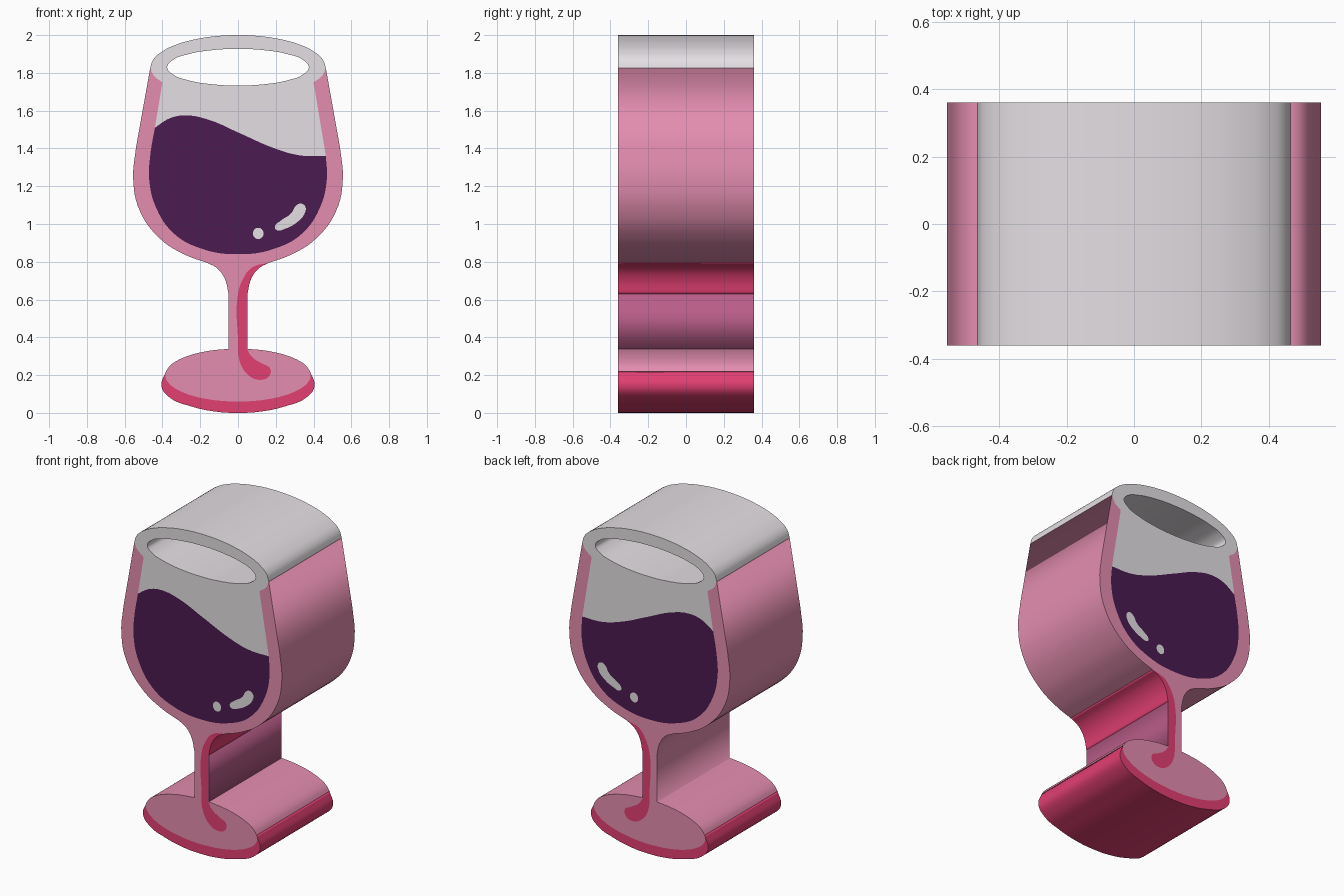
import bpy
from math import sin, cos, radians, pi

if "Cube" in bpy.data.objects:
    bpy.data.objects.remove(bpy.data.objects["Cube"])

DEPTH = 0.36  # half thickness of the extruded emblem


def colour(name, rgb):
    m = bpy.data.materials.new(name)
    m.diffuse_color = (*rgb, 1)
    m.use_nodes = True
    m.node_tree.nodes["Principled BSDF"].inputs["Base Color"].default_value = m.diffuse_color
    return m


PINK = colour("pink", (0.78, 0.27, 0.43))
RED = colour("red", (0.76, 0.05, 0.17))
MAUVE = colour("mauve", (0.49, 0.11, 0.25))
WINE = colour("wine_purple", (0.07, 0.011, 0.082))
GLASS = colour("pale_glass", (0.78, 0.74, 0.77))


def ellipse(cx, cz, rx, rz, a0, a1, n=12):
    angles = [radians(a0 + (a1 - a0) * i / n) for i in range(n + 1)]
    return [(cx + rx * cos(a), cz + rz * sin(a)) for a in angles]


def mirror(arc):
    return [(-x, z) for x, z in reversed(arc)]


def joined(*arcs):
    """Chain arcs into a loop; the first point of every arc is a corner."""
    return [(p, i == 0) for arc in arcs for i, p in enumerate(arc[:-1])]


def smooth(points):
    return [(p, False) for p in points]


def slab(name, mat, *loops):
    """Fill the loops (nested ones become holes) and extrude through the depth."""
    cu = bpy.data.curves.new(name, 'CURVE')
    cu.dimensions = '2D'
    cu.fill_mode = 'BOTH'
    cu.extrude = DEPTH
    cu.resolution_u = 6
    for loop in loops:
        sp = cu.splines.new('BEZIER')
        sp.bezier_points.add(len(loop) - 1)
        sp.use_cyclic_u = True
        for bp, (p, _) in zip(sp.bezier_points, loop):
            bp.co = (p[0], p[1], 0)
        for bp, (_, corner) in zip(sp.bezier_points, loop):
            bp.handle_left_type = bp.handle_right_type = 'VECTOR' if corner else 'AUTO'
    cu.materials.append(mat)
    ob = bpy.data.objects.new(name, cu)
    bpy.context.collection.objects.link(ob)
    ob.rotation_euler = (pi / 2, 0, 0)
    bpy.ops.object.select_all(action='DESELECT')
    ob.select_set(True)
    bpy.context.view_layer.objects.active = ob
    bpy.ops.object.convert(target='MESH')
    return ob


# Shared boundaries between neighbouring colours
rim_top = ellipse(0, 1.825, 0.465, 0.175, 0, 180)
rim_tuck_l = [(-0.465, 1.825), (-0.445, 1.785), (-0.40, 1.75)]
inner_l = [(-0.40, 1.75), (-0.44, 1.51)]
wine_top = [(-0.44, 1.51), (-0.36, 1.56), (-0.275, 1.575), (-0.15, 1.55),
            (0, 1.485), (0.195, 1.40), (0.33, 1.363), (0.465, 1.36)]
inner_r = [(0.465, 1.36), (0.40, 1.75)]
wine_bottom = [(-0.44, 1.51), (-0.465, 1.36), (-0.47, 1.235), (-0.435, 1.09),
               (-0.34, 0.95), (-0.195, 0.87), (0, 0.84), (0.195, 0.87),
               (0.34, 0.95), (0.435, 1.09), (0.47, 1.235), (0.465, 1.36)]
bowl_side = [(0.54, 1.405), (0.555, 1.24), (0.52, 1.07), (0.41, 0.92),
             (0.275, 0.835), (0.165, 0.795)]
neck = [(0.165, 0.795), (0.11, 0.765), (0.07, 0.71), (0.05, 0.63)]
drip = [(0.165, 0.795), (0.075, 0.77), (0.03, 0.715), (0, 0.63), (0, 0.39),
        (0.01, 0.27), (0.055, 0.20), (0.115, 0.175), (0.165, 0.195),
        (0.17, 0.235), (0.13, 0.26), (0.075, 0.295), (0.046, 0.339)]
foot_back = ellipse(0, 0.2, 0.385, 0.14, 82.54, 8, 6)
foot_front = ellipse(0, 0.2, 0.385, 0.14, 8, -188, 16)
foot_under = [foot_front[0], (0.405, 0.14), (0.36, 0.08), (0.25, 0.035),
              (0.12, 0.007), (0, 0)]

# Pale upper glass with the open mouth
slab("glass_rim", GLASS,
     joined(rim_top, rim_tuck_l, inner_l, wine_top, inner_r, mirror(rim_tuck_l)),
     smooth(ellipse(0, 1.83, 0.375, 0.097, 0, 360, 16)[:-1]))

# Wine with two highlights set into it
dot = smooth(ellipse(0.107, 0.95, 0.028, 0.03, 0, 360, 8)[:-1])
bean = smooth([(0.195, 0.985), (0.23, 1.02), (0.28, 1.055), (0.31, 1.10), (0.335, 1.108),
               (0.357, 1.09), (0.35, 1.05), (0.32, 1.015), (0.25, 0.975), (0.205, 0.967)])
slab("wine", WINE, joined(wine_top, wine_bottom[::-1]), dot, bean)
slab("highlight_dot", GLASS, dot)
slab("highlight_streak", GLASS, bean)

# Pink bowl wall, stem and foot in one outline
slab("glass_body", PINK, joined(
    rim_tuck_l, inner_l, wine_bottom, inner_r, mirror(rim_tuck_l),
    [(0.465, 1.825), bowl_side[0]], bowl_side, drip,
    [drip[-1], foot_back[0]], foot_back, foot_front, mirror(foot_back),
    [(-0.05, foot_back[0][1]), (-0.05, 0.63)], mirror(neck),
    mirror(bowl_side), [(-0.54, 1.405), (-0.465, 1.825)]))

# Red shade down the stem, with its thin mauve edge
slab("stem_shade", RED, joined(neck, [(0.05, 0.63), (0.046, 0.63)],
                               [(0.046, 0.63), (0.046, 0.339)], drip[::-1]))
edge = [(0.046, 0.339), (0.05, foot_back[0][1]), (0.05, 0.63), (0.046, 0.63)]
slab("stem_edge", MAUVE, [(p, True) for p in edge])

# Red underside of the foot
under = foot_under + mirror(foot_under)[1:]
slab("foot_edge", RED, joined(under, foot_front[::-1]))
